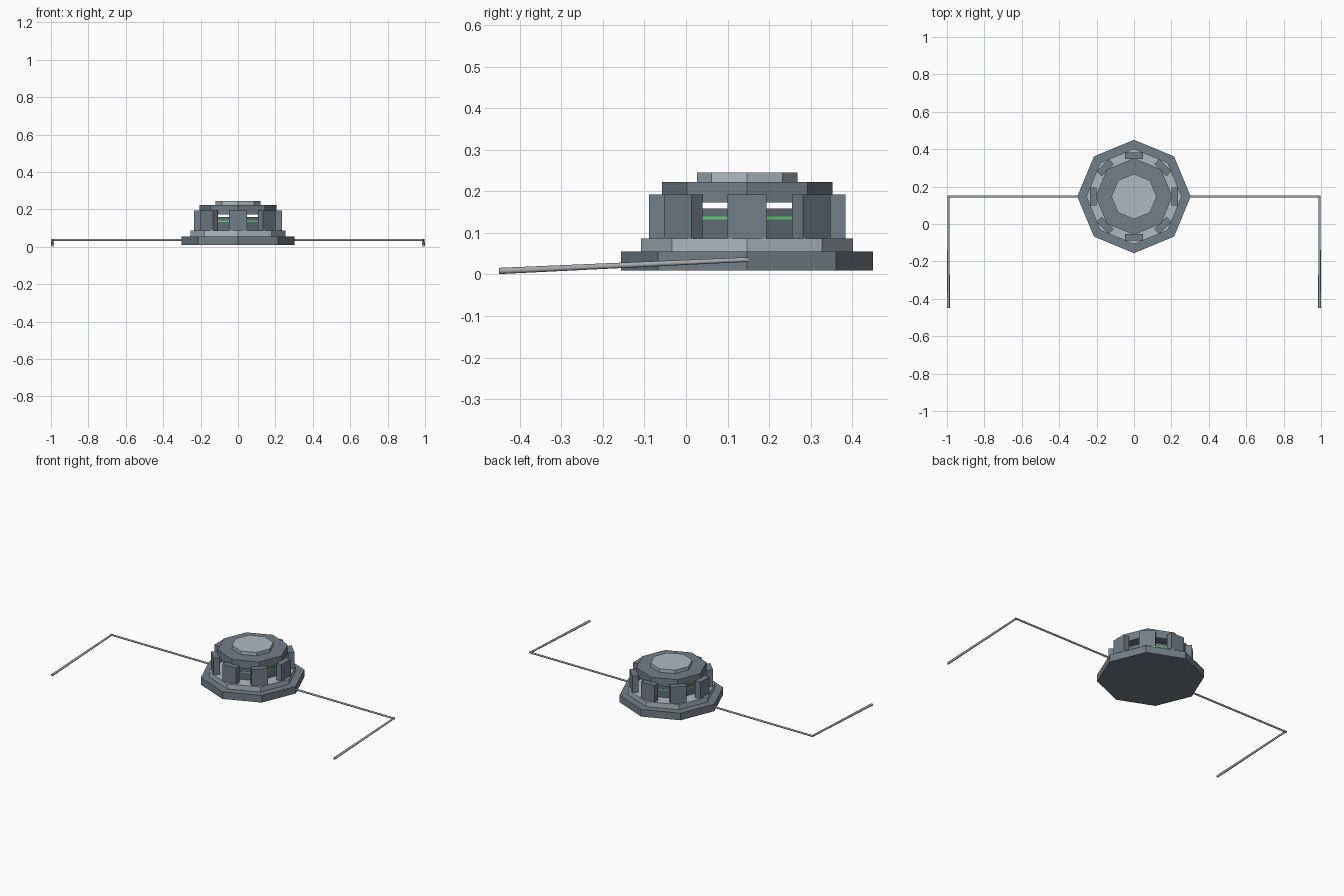
import bpy, math
from mathutils import Vector

if "Cube" in bpy.data.objects:
    bpy.data.objects.remove(bpy.data.objects["Cube"])

CY = 0.147  # centre of the octagonal body


def material(name, rgb):
    m = bpy.data.materials.new(name)
    m.diffuse_color = (*rgb, 1)
    m.use_nodes = True
    m.node_tree.nodes["Principled BSDF"].inputs["Base Color"].default_value = m.diffuse_color
    return m


slate = material("slate grey", (0.17, 0.21, 0.25))
pale = material("pale grey", (0.43, 0.49, 0.55))
steel = material("rod grey", (0.38, 0.41, 0.44))
dark = material("dark slate", (0.12, 0.15, 0.175))
green = material("glow green", (0.12, 0.62, 0.18))


def finish(name, mat):
    ob = bpy.context.object
    ob.name = name
    ob.data.materials.append(mat)
    return ob


def octagon(name, r, z0, z1, mat):
    # corners lie on the x and y axes
    bpy.ops.mesh.primitive_cylinder_add(vertices=8, radius=r, depth=z1 - z0,
                                        location=(0, CY, (z0 + z1) / 2))
    return finish(name, mat)


def rod(name, a, b, ra, rb):
    a, b = Vector(a), Vector(b)
    bpy.ops.mesh.primitive_cone_add(vertices=12, radius1=ra, radius2=rb,
                                    depth=(b - a).length, location=(a + b) / 2)
    ob = finish(name, steel)
    ob.rotation_euler = (b - a).to_track_quat('Z', 'Y').to_euler()
    bpy.ops.object.shade_smooth_by_angle(angle=math.radians(40))


# Stacked body
octagon("base_plate", 0.303, 0.01, 0.055, slate)
octagon("step_ring", 0.255, 0.055, 0.087, pale)
octagon("inner_core", 0.17, 0.087, 0.159, dark)
octagon("light_band", 0.173, 0.132, 0.139, green)
octagon("upper_deck", 0.205, 0.173, 0.223, slate)
octagon("top_cap", 0.121, 0.223, 0.245, pale)

# Ring of eight pillars
for i in range(8):
    a = i * math.pi / 4
    bpy.ops.mesh.primitive_cube_add(size=1, location=(
        0.218 * math.cos(a), CY + 0.218 * math.sin(a), 0.14), rotation=(0, 0, a))
    finish(f"pillar_{i + 1}", slate).scale = (0.037, 0.094, 0.106)

# Bent arms on both sides
for side, s in (("right", 1), ("left", -1)):
    rod(f"{side}_cross_rod", (s * 0.25, CY, 0.036), (s * 0.998, CY, 0.036), 0.0055, 0.0055)
    rod(f"{side}_forward_rod", (s * 0.992, CY + 0.003, 0.036), (s * 0.992, -0.45, 0.0085), 0.0055, 0.0075)
